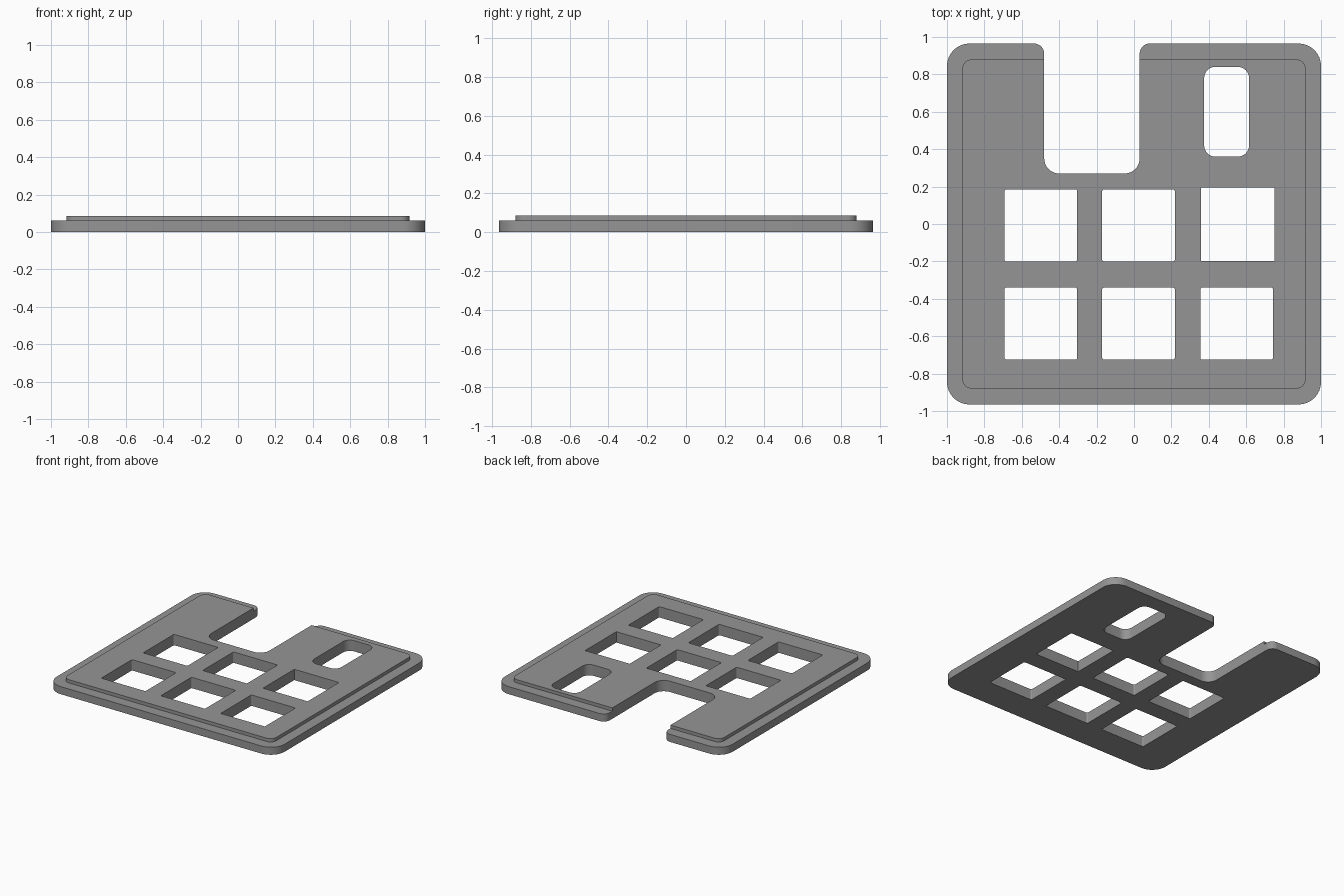
import bpy, bmesh, math
from mathutils import Vector

if "Cube" in bpy.data.objects:
    bpy.data.objects.remove(bpy.data.objects["Cube"])

BASE_H, TOP_H = 0.06, 0.086
UP = Vector((0, 0, 1))


def rounded(corners, steps=8):
    """Closed outline from (x, y, radius) corners, each filleted with an arc."""
    pts, n = [], len(corners)
    for i, (x, y, r) in enumerate(corners):
        p = Vector((x, y))
        if r == 0:
            pts.append(p)
            continue
        a = (Vector(corners[i - 1][:2]) - p).normalized()
        b = (Vector(corners[(i + 1) % n][:2]) - p).normalized()
        centre = p + (a + b) * r          # all corners are square
        for k in range(steps + 1):
            t = math.pi / 2 * k / steps
            pts.append(centre - b * r * math.cos(t) - a * r * math.sin(t))
    return pts


def rectangle(x0, x1, y0, y1, r):
    return rounded([(x0, y0, r), (x1, y0, r), (x1, y1, r), (x0, y1, r)])


def fill(bm, outlines, z, normal):
    """Flat sheet bounded by the first outline, with the others as holes."""
    edges = []
    for pts in outlines:
        vs = [bm.verts.new((p.x, p.y, z)) for p in pts]
        edges += [bm.edges.new((vs[i - 1], vs[i])) for i in range(len(vs))]
    bmesh.ops.triangle_fill(bm, edges=edges, use_beauty=True, normal=normal)


def wall(bm, pts, z0, z1):
    lo = [bm.verts.new((p.x, p.y, z0)) for p in pts]
    hi = [bm.verts.new((p.x, p.y, z1)) for p in pts]
    for i in range(len(pts)):
        bm.faces.new((lo[i - 1], lo[i], hi[i], hi[i - 1]))


# outlines: wide base rim, raised step, and the notch they share
NL, NR, STEP_Y = -0.48, 0.03, 0.88
rim = [(NL, STEP_Y, 0), (NL, 0.965, 0.055), (-1, 0.965, 0.12), (-1, -0.965, 0.12),
       (1, -0.965, 0.12), (1, 0.965, 0.12), (NR, 0.965, 0.055), (NR, STEP_Y, 0)]
step = [(NL, STEP_Y, 0), (-0.917, STEP_Y, 0.05), (-0.917, -STEP_Y, 0.05),
        (0.917, -STEP_Y, 0.05), (0.917, STEP_Y, 0.05), (NR, STEP_Y, 0)]
notch = [(NR, 0.27, 0.08), (NL, 0.27, 0.08)]
base_outline = rounded(rim + notch)
step_outline = rounded(step + notch)
ledge_outline = rounded(rim + step[::-1][1:-1])

# six square windows and one rounded slot
holes = [rectangle(x, x + 0.388, y, y + 0.385, 0.01)
         for x, y in [(-0.692, -0.2), (-0.17, -0.2),
                      (-0.692, -0.725), (-0.17, -0.725), (0.355, -0.725)]]
holes.append(rectangle(0.358, 0.75, -0.198, 0.194, 0))
holes.append(rectangle(0.375, 0.615, 0.36, 0.84, 0.06))

# stepped cover plate
bm = bmesh.new()
fill(bm, [base_outline] + holes, 0, -UP)
fill(bm, [ledge_outline], BASE_H, UP)
fill(bm, [step_outline] + holes, TOP_H, UP)
wall(bm, base_outline, 0, BASE_H)
wall(bm, step_outline, BASE_H, TOP_H)
for h in holes:
    wall(bm, h, 0, TOP_H)
bmesh.ops.remove_doubles(bm, verts=bm.verts[:], dist=0.0002)
bmesh.ops.recalc_face_normals(bm, faces=bm.faces[:])

mesh = bpy.data.meshes.new("cover_plate")
bm.to_mesh(mesh)
bm.free()
plate = bpy.data.objects.new("cover_plate", mesh)
bpy.context.collection.objects.link(plate)

grey = bpy.data.materials.new("mid grey")
grey.diffuse_color = (0.3, 0.3, 0.3, 1)
grey.use_nodes = True
grey.node_tree.nodes["Principled BSDF"].inputs["Base Color"].default_value = grey.diffuse_color
mesh.materials.append(grey)

bpy.context.view_layer.objects.active = plate
plate.select_set(True)
bpy.ops.object.shade_smooth_by_angle(angle=math.radians(30))
